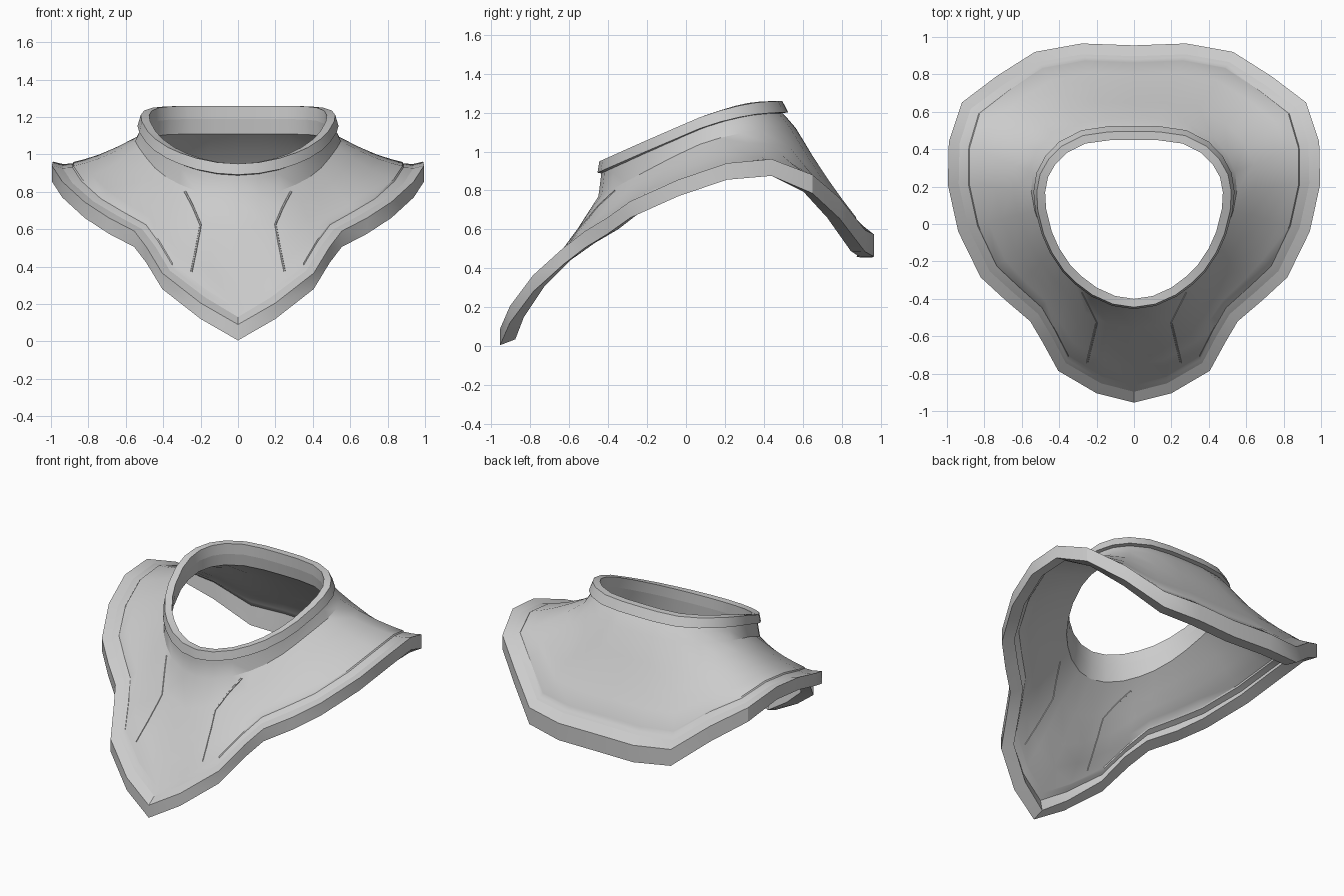
import bpy, bmesh, math
from mathutils import Vector
from mathutils.bvhtree import BVHTree

if "Cube" in bpy.data.objects:
    bpy.data.objects.remove(bpy.data.objects["Cube"])

grey = bpy.data.materials.new("light grey")
grey.diffuse_color = (0.6, 0.6, 0.6, 1)
grey.use_nodes = True
grey.node_tree.nodes["Principled BSDF"].inputs["Base Color"].default_value = grey.diffuse_color

# Half outlines from front centre to back centre
RIM = [(0, -.955, .005), (.2, -.905, .12), (.405, -.785, .28), (.49, -.63, .42),
       (.555, -.52, .505), (.69, -.405, .575), (.82, -.285, .66), (.94, -.04, .77),
       (.995, .21, .855), (.99, .44, .875), (.92, .65, .785), (.735, .79, .655),
       (.53, .92, .485), (.28, .965, .46), (0, .955, .455)]
NECK = [(0, -.40), (.10, -.385), (.2, -.34), (.28, -.28), (.34, -.22), (.40, -.13),
        (.44, -.04), (.47, .08), (.475, .17), (.46, .25), (.42, .32), (.36, .38),
        (.26, .43), (.13, .448), (0, .45)]
N = len(RIM)
COLLAR_Z = [(-.46, .945), (-.2, 1.06), (.08, 1.18), (.22, 1.225), (.38, 1.255), (.52, 1.26)]


def collar_z(y):
    y = min(max(y, -.46), .52)
    for (a, za), (b, zb) in zip(COLLAR_Z, COLLAR_Z[1:]):
        if y <= b:
            return za + (zb - za) * (y - a) / (b - a)


def normals(points):
    """Outward plan normals of a mirrored half outline."""
    p = [Vector(q[:2]) for q in points]
    p = [Vector((-p[1].x, p[1].y))] + p + [Vector((-p[-2].x, p[-2].y))]
    out = []
    for i in range(1, len(p) - 1):
        t = (p[i + 1] - p[i - 1]).normalized()
        out.append(Vector((t.y, -t.x)))
    return out


RN, NN = normals(RIM), normals(NECK)


def back(v):
    return max(0, v)


def rim_ring(inset, dz):
    return [Vector((x - n.x * inset, y - n.y * inset, z + dz(n)))
            for (x, y, z), n in zip(RIM, RN)]


def neck_ring(offset, drop):
    return [Vector((x + n.x * offset(y), y + n.y * offset(y),
                    collar_z(y + n.y * .05) - drop(y)))
            for (x, y), n in zip(NECK, NN)]


def finish(name, bm):
    bmesh.ops.recalc_face_normals(bm, faces=bm.faces)
    me = bpy.data.meshes.new(name)
    bm.to_mesh(me)
    bm.free()
    me.materials.append(grey)
    ob = bpy.data.objects.new(name, me)
    bpy.context.collection.objects.link(ob)
    bpy.ops.object.select_all(action='DESELECT')
    ob.select_set(True)
    bpy.context.view_layer.objects.active = ob
    bpy.ops.object.shade_smooth_by_angle(angle=math.radians(32))
    return ob


def loft(name, half_rings):
    """Mirror each half ring and bridge the rings into a closed band."""
    bm = bmesh.new()
    rings = []
    for half in half_rings:
        full = half + [Vector((-p.x, p.y, p.z)) for p in half[-2:0:-1]]
        rings.append([bm.verts.new(p) for p in full])
    for a, b in zip(rings, rings[1:] + rings[:1]):
        for i in range(len(a)):
            j = (i + 1) % len(a)
            bm.faces.new((a[i], a[j], b[j], b[i]))
    return finish(name, bm)


# Rim: thick edge band with a sloped top
top_in = rim_ring(.058, lambda n: .125 - .055 * n.x ** 2 + .035 * back(n.y) ** 2)
loft("rim", [top_in,
             rim_ring(0, lambda n: .085 + .03 * back(n.y) ** 2),
             rim_ring(0, lambda n: 0),
             rim_ring(.078, lambda n: .016 - .014 * n.y)])

# Collar: band around the neck opening
loft("collar", [neck_ring(lambda y: 0, lambda y: 0),
                neck_ring(lambda y: .045, lambda y: 0),
                neck_ring(lambda y: .055 + .02 * back(y / .45), lambda y: .058),
                neck_ring(lambda y: 0, lambda y: .07)])

# Shell: flares from the neck to the rim, with a border groove beside the rim
neck_low = neck_ring(lambda y: .05 + .065 * back(y / .45),
                     lambda y: .14 + .04 * back(-y / .4))


def body_ring(t, lower=0, inset=None, groove=0):
    """Ring at fraction t from neck to rim, or at a set distance from the rim."""
    ring = []
    for i in range(N):
        a, b = neck_low[i], top_in[i]
        u = t if inset is None else 1 - inset / (b - a).length
        p = a.lerp(b, u)
        p.z -= .02 * math.sin(math.pi * u) + lower
        if i >= 2:
            p.z -= groove
        ring.append(p)
    return ring


T = .022
shell = loft("shell", [
    neck_ring(lambda y: .035, lambda y: .05),
    neck_ring(lambda y: .038 + .03 * back(y / .45), lambda y: .085),
    neck_low,
    body_ring(.25), body_ring(.5), body_ring(.7),
    body_ring(0, inset=.062), body_ring(0, inset=.056, groove=.007),
    body_ring(0, inset=.03, groove=.003), body_ring(1),
    body_ring(1, T), body_ring(0, T, inset=.03, groove=.003),
    body_ring(0, T, inset=.056, groove=.007), body_ring(0, T, inset=.062),
    body_ring(.7, T), body_ring(.5, T), body_ring(.25, T),
    neck_ring(lambda y: .012, lambda y: .15 + .04 * back(-y / .4)),
    neck_ring(lambda y: 0, lambda y: .07)])

# Chest seams: thin strips laid on both faces of the shell
bm = bmesh.new()
bm.from_mesh(shell.data)
tree = BVHTree.FromBMesh(bm)
bm.free()
SEAM = [Vector(p) for p in ((.283, -.364), (.2, -.53), (.25, -.74))]
path = [a.lerp(b, k / 8) for a, b in zip(SEAM, SEAM[1:]) for k in range(8)] + [SEAM[-1]]
for side, label in ((1, "right"), (-1, "left")):
    for up, face in ((1, "outer"), (-1, "inner")):
        bm = bmesh.new()
        rows = []
        for p in path:
            row = []
            for w, lift in ((-.006, -.002), (-.003, .004), (.003, .004), (.006, -.002)):
                hit, n, _, _ = tree.ray_cast(Vector((side * (p.x + w), p.y, 3 * up)),
                                             Vector((0, 0, -up)))
                if hit:
                    row.append(bm.verts.new(hit + n * lift))
            if len(row) == 4:
                rows.append(row)
        for a, b in zip(rows, rows[1:]):
            for i in range(4):
                j = (i + 1) % 4
                bm.faces.new((a[i], a[j], b[j], b[i]))
        finish(f"{label}_{face}_chest_seam", bm)
